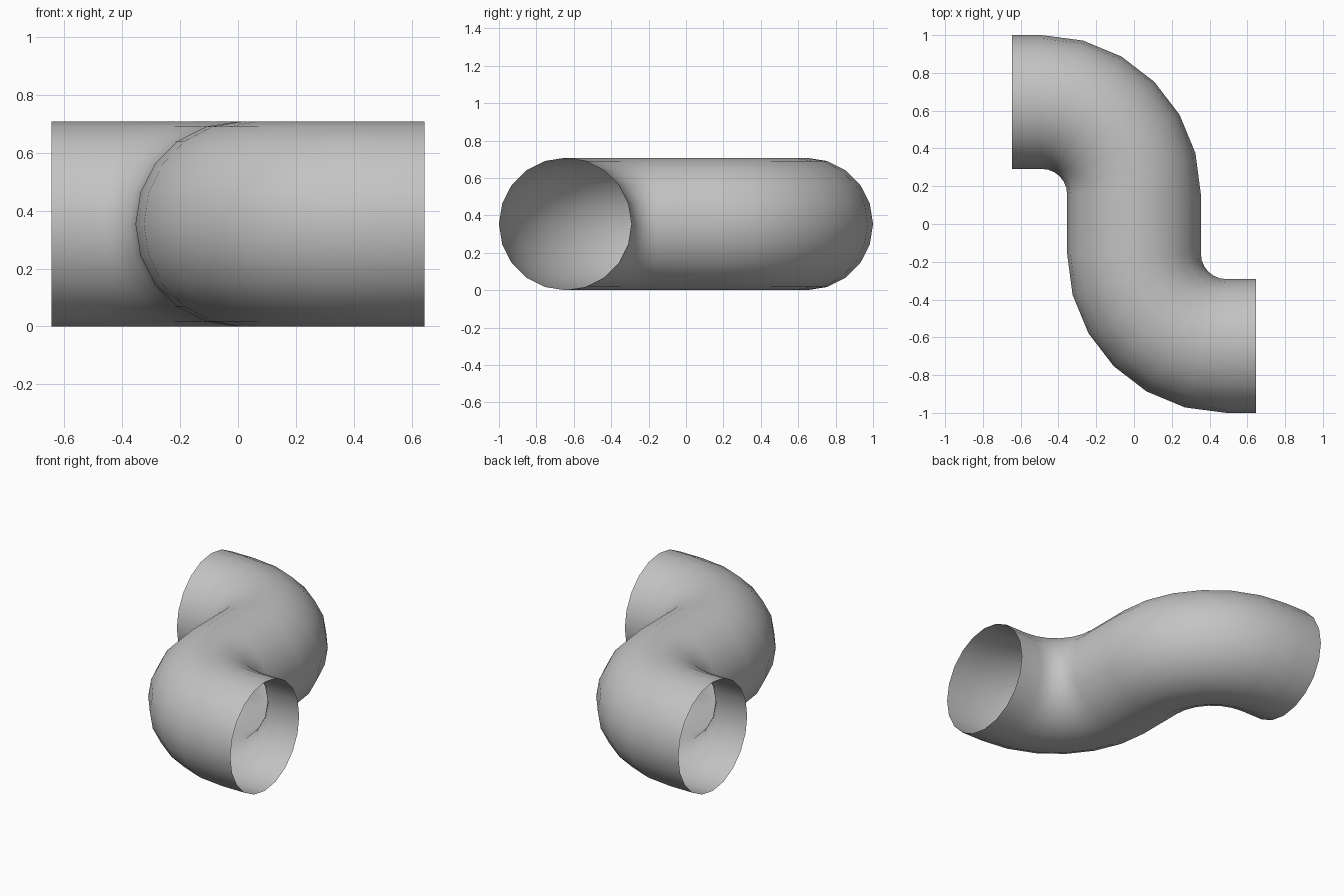
import bpy
import bmesh
from math import cos, sin, radians, tau
from mathutils import Vector

cube = bpy.data.objects.get("Cube")
if cube:
    bpy.data.objects.remove(cube, do_unlink=True)

RADIUS = 0.354      # tube radius
BEND = 0.489        # centreline bend radius
BEND_Y = 0.157      # distance of each bend centre from the middle
END_X = 0.645       # open ends
SIDES = 20
BEND_STEPS = 6

# Stations along the S-shaped centreline: (centre, sideways direction)
half = [(Vector((-END_X, BEND_Y + BEND, RADIUS)), Vector((0, 1, 0)))]
for i in range(BEND_STEPS + 1):
    a = radians(90 - 90 * i / BEND_STEPS)
    side = Vector((cos(a), sin(a), 0))
    half.append((Vector((-BEND, BEND_Y, RADIUS)) + side * BEND, side))

# Second half is the first turned half a turn about z
other = [(Vector((-c.x, -c.y, c.z)), s) for c, s in reversed(half)]
stations = half + other

# Sweep a circular ring along the stations, leaving both ends open
bm = bmesh.new()
rings = []
for centre, side in stations:
    ring = []
    for k in range(SIDES):
        t = tau * k / SIDES
        ring.append(bm.verts.new(centre + side * RADIUS * cos(t)
                                 + Vector((0, 0, RADIUS * sin(t)))))
    rings.append(ring)
for a, b in zip(rings, rings[1:]):
    for k in range(SIDES):
        n = (k + 1) % SIDES
        face = bm.faces.new((a[k], b[k], b[n], a[n]))
        face.smooth = True

# Make the faces point outwards
bm.normal_update()
first = bm.faces[:][0]
if first.normal.dot(first.calc_center_median() - stations[0][0]) < 0:
    bmesh.ops.reverse_faces(bm, faces=bm.faces[:])

mesh = bpy.data.meshes.new("s_bend_pipe")
bm.to_mesh(mesh)
bm.free()
pipe = bpy.data.objects.new("s_bend_pipe", mesh)
bpy.context.collection.objects.link(pipe)

# Plain grey
grey = bpy.data.materials.new("plain_grey")
grey.use_nodes = True
colour = (0.55, 0.55, 0.55, 1)
grey.diffuse_color = colour
grey.node_tree.nodes["Principled BSDF"].inputs["Base Color"].default_value = colour
mesh.materials.append(grey)
